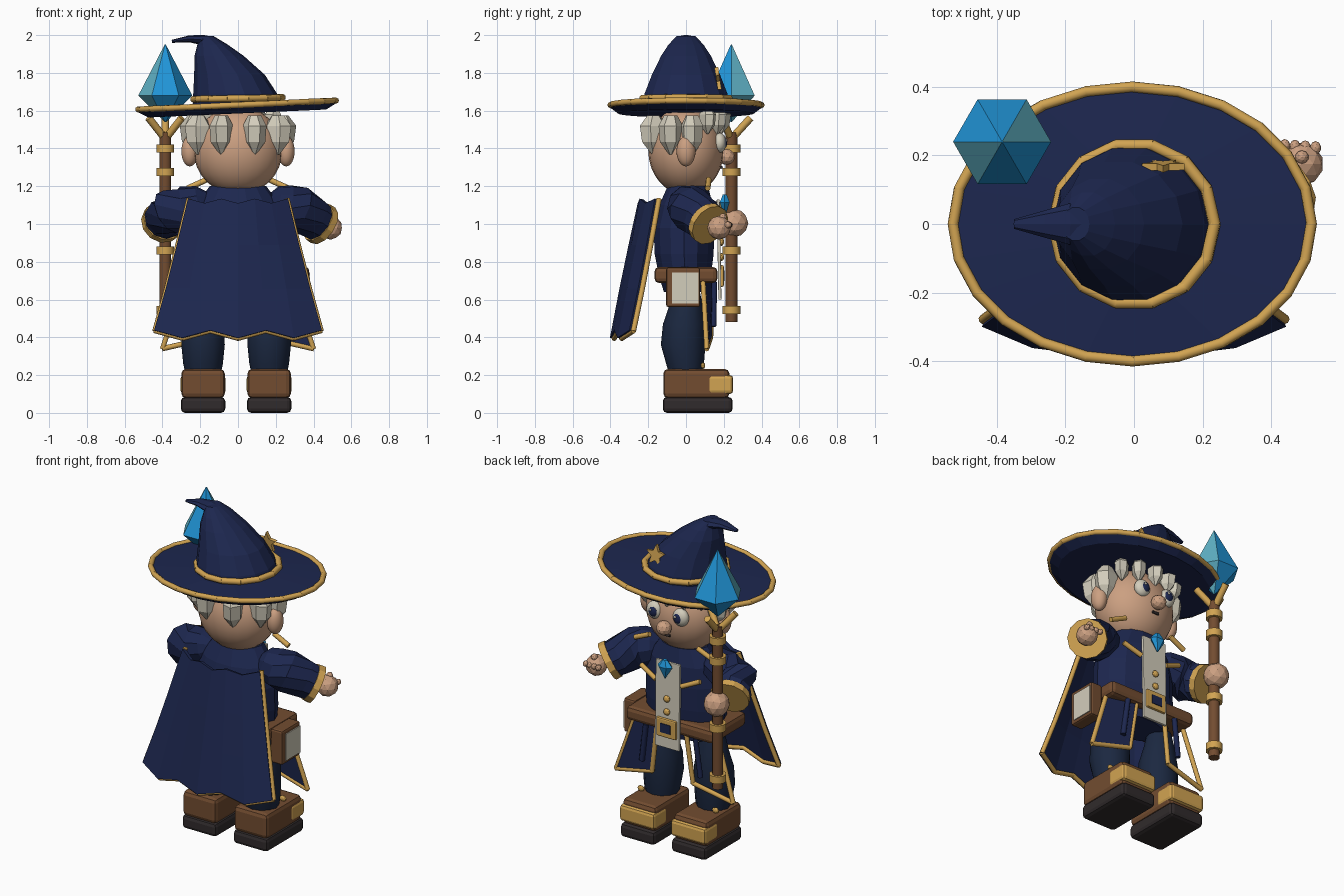
import bpy, bmesh, math
from math import sin, cos, pi, radians
from mathutils import Vector, Matrix

cube = bpy.data.objects.get("Cube")
if cube:
    bpy.data.objects.remove(cube, do_unlink=True)


def colour(name, r, g, b):
    m = bpy.data.materials.new(name)
    m.use_nodes = True
    m.diffuse_color = (r, g, b, 1)
    bsdf = next(n for n in m.node_tree.nodes if n.type == 'BSDF_PRINCIPLED')
    bsdf.inputs["Base Color"].default_value = (r, g, b, 1)
    bsdf.inputs["Roughness"].default_value = 0.8
    return m


NAVY = colour("navy cloth", .012, .02, .078)
PANTS = colour("dark trousers", .011, .021, .052)
GOLD = colour("gold trim", .64, .37, .085)
SKIN = colour("skin", .6, .35, .22)
BROWN = colour("brown leather", .17, .073, .03)
SOLE = colour("dark sole", .03, .024, .025)
WHITE = colour("pale grey", .65, .61, .5)
BLUE = colour("crystal blue", .015, .3, .68)
CYAN = colour("crystal cyan", .12, .46, .58)


def finish(bm, name, mat, smooth=False):
    bmesh.ops.recalc_face_normals(bm, faces=bm.faces)
    me = bpy.data.meshes.new(name)
    bm.to_mesh(me)
    bm.free()
    me.materials.append(mat)
    for p in me.polygons:
        p.use_smooth = smooth and len(p.vertices) < 5
    ob = bpy.data.objects.new(name, me)
    bpy.context.collection.objects.link(ob)
    return ob


def along(d):
    return Vector((0, 0, 1)).rotation_difference(Vector(d)).to_matrix().to_4x4()


def rods(name, mat, r, segs, n=8):
    """Straight cylinders, each from a to b, in one object."""
    bm = bmesh.new()
    for a, b in segs:
        a, b = Vector(a), Vector(b)
        m = Matrix.Translation((a + b) / 2) @ along(b - a)
        bmesh.ops.create_cone(bm, cap_ends=True, segments=n, radius1=r, radius2=r,
                              depth=(b - a).length + r * .3, matrix=m)
    return finish(bm, name, mat, True)


def chain(pts, closed=False):
    return list(zip(pts, pts[1:] + pts[:1])) if closed else list(zip(pts, pts[1:]))


def loft(name, mat, rings, n=12, turn=True, smooth=False):
    """Skin through elliptical rings (centre, rx, ry)."""
    bm = bmesh.new()
    loops = []
    for i, (c, rx, ry) in enumerate(rings):
        d = Vector(rings[min(i + 1, len(rings) - 1)][0]) - Vector(rings[max(i - 1, 0)][0])
        m = Matrix.Translation(c) @ (along(d) if turn else Matrix())
        loops.append([bm.verts.new(m @ Vector((rx * cos(2 * pi * k / n), ry * sin(2 * pi * k / n), 0)))
                      for k in range(n)])
    for a, b in zip(loops, loops[1:]):
        for k in range(n):
            bm.faces.new((a[k], a[(k + 1) % n], b[(k + 1) % n], b[k]))
    bm.faces.new(loops[0])
    bm.faces.new(loops[-1])
    return finish(bm, name, mat, smooth)


def blobs(name, mat, items, smooth=False):
    """Ellipsoids (centre, radii): round if smooth, faceted otherwise."""
    bm = bmesh.new()
    for c, r in items:
        m = Matrix.Translation(c) @ Matrix.Diagonal((*r, 1))
        if smooth:
            bmesh.ops.create_uvsphere(bm, u_segments=24, v_segments=16, radius=1, matrix=m)
        else:
            bmesh.ops.create_icosphere(bm, subdivisions=2, radius=1, matrix=m)
    return finish(bm, name, mat, smooth)


def box(name, mat, c, size, bevel=0, tilt=0):
    bm = bmesh.new()
    bmesh.ops.create_cube(bm, size=1, matrix=Matrix.Translation(c) @ Matrix.Rotation(tilt, 4, 'X')
                          @ Matrix.Diagonal((*size, 1)))
    ob = finish(bm, name, mat)
    if bevel:
        mod = ob.modifiers.new("bevel", 'BEVEL')
        mod.width, mod.segments = bevel, 2


def thicken(ob, thick):
    mod = ob.modifiers.new("thickness", 'SOLIDIFY')
    mod.thickness, mod.offset = thick, 0


def plate(name, mat, pts, thick):
    bm = bmesh.new()
    bm.faces.new([bm.verts.new(p) for p in pts])
    thicken(finish(bm, name, mat), thick)


def ellipse(c, rx, ry, n, slope=0):
    return [(c[0] + rx * cos(2 * pi * k / n), c[1] + ry * sin(2 * pi * k / n),
             c[2] + slope * rx * cos(2 * pi * k / n)) for k in range(n)]


# Hat: tilted brim, cone with folded tip, beaded trims, star
SLOPE = .045
brim = loft("hat_brim", NAVY, [((0, 0, -.035), .47, .36), ((0, 0, -.005), .525, .4),
                               ((0, 0, .012), .525, .4), ((0, 0, .025), .25, .25)], 24)
brim.location = (-.005, 0, 1.62)
brim.rotation_euler.y = -SLOPE
rods("brim_trim", GOLD, .016, chain(ellipse((-.005, 0, 1.63), .523, .4, 24, SLOPE), True))
loft("hat_cone", NAVY, [((-.005, 0, 1.63), .235, .235), ((-.015, 0, 1.69), .222, .225),
                        ((-.045, 0, 1.79), .187, .185), ((-.1, 0, 1.89), .13, .135),
                        ((-.135, 0, 1.95), .08, .095), ((-.17, 0, 1.995), .04, .05)], 14, False)
loft("hat_tip", NAVY, [((-.13, 0, 1.96), .03, .05), ((-.19, 0, 1.975), .027, .06),
                       ((-.26, 0, 1.98), .018, .04), ((-.35, 0, 1.967), .008, .014)], 8)
rods("hat_band", GOLD, .018, chain(ellipse((0, 0, 1.665), .235, .235, 14, .02), True))
star = [(.085 + r * sin(k * pi / 5), .17 - .15 * r * cos(k * pi / 5), 1.765 + r * cos(k * pi / 5))
        for k in range(10) for r in [.065 if k % 2 == 0 else .03]]
plate("hat_star", GOLD, star, .02)

# Head
blobs("head", SKIN, [((0, 0, 1.39), (.235, .2, .235))], True)
blobs("ears", SKIN, [((s * .255, 0, 1.385), (.045, .05, .08)) for s in (-1, 1)], True)
blobs("nose", SKIN, [((0, .215, 1.355), (.045, .045, .043))])
blobs("eyeballs", WHITE, [((s * .09, .178, 1.43), (.05, .035, .053)) for s in (-1, 1)], True)
blobs("pupils", NAVY, [((s * .085, .202, 1.43), (.028, .016, .031)) for s in (-1, 1)], True)
blobs("eye_glints", WHITE, [((s * .085 + .01, .216, 1.442), (.008, .005, .008)) for s in (-1, 1)], True)
rods("mouth", SOLE, .008, [((-.02, .187, 1.3), (.02, .187, 1.3))])

# Hair: chunky faceted tufts round the back, a short fringe over the brow
tufts = [(270 + s * a, 1, 1.475) for a in (22, 64, 100) for s in (-1, 1)]
tufts += [(38 + i * 26, .68, 1.55) for i in range(5)]
for i, (ang, size, z) in enumerate(tufts):
    a = radians(ang)
    ob = loft("hair_tuft_%d" % i, WHITE, [((0, 0, .1), .035, .035), ((0, 0, .045), .078, .06),
                                          ((0, 0, -.04), .066, .055), ((0, 0, -.108), .008, .008)], 6)
    ob.location = (.235 * cos(a), .185 * sin(a), z)
    ob.rotation_euler.z = a + pi / 2
    ob.scale = (size,) * 3

# Robe body, belt, tabard
loft("torso", NAVY, [((0, 0, .64), .2, .12), ((0, -.005, .72), .25, .14), ((0, -.01, .84), .26, .16),
                     ((0, -.01, .98), .255, .165), ((0, 0, 1.1), .225, .145), ((0, .01, 1.2), .15, .11)], 14, False)
box("belt", BROWN, (0, 0, .73), (.6, .335, .085), .025)
box("tabard", WHITE, (0, .175, .865), (.165, .016, .53), .003, radians(1))
box("buckle", GOLD, (0, .188, .725), (.135, .024, .115), .008)
box("buckle_inset", NAVY, (0, .2, .725), (.07, .008, .055))
blobs("buttons", GOLD, [((0, .188, z), (.021, .014, .021)) for z in (.825, .905)])
loft("chest_gem", BLUE, [((0, .205, 1.04), .003, .003), ((0, .205, 1.115), .05, .03),
                         ((0, .205, 1.155), .015, .012)], 6)
rods("lapel_trim", GOLD, .015, [((s * .09, .17, 1.0), (s * .2, .15, 1.05)) for s in (-1, 1)]
     + [((s * .165, .12, 1.235), (s * .265, .115, 1.19)) for s in (-1, 1)])
box("belt_book", BROWN, (.335, -.015, .665), (.08, .18, .21), .012)
box("book_page", WHITE, (.376, -.003, .662), (.009, .14, .165))

# Skirt flaps, legs and boots
for side, s in (("left", 1), ("right", -1)):
    flap = [(s * .1, .14, .7), (s * .28, .09, .7), (s * .4, .11, .34), (s * .14, .13, .4)]
    if s > 0:
        plate(side + "_skirt_flap", NAVY, flap, .015)
    rods(side + "_flap_trim", GOLD, .014, chain(flap[1:] + flap[:1]))
    rods(side + "_ribbon", NAVY, .016, [((s * .17, .15, .69), (s * .2, .145, .46))])
    x = s * .175 - .01
    loft(side + "_leg", PANTS, [((x, 0, .19), .09, .085), ((x, -.005, .26), .105, .1),
                                ((x, -.015, .36), .115, .118), ((x, -.01, .47), .112, .112),
                                ((x, 0, .57), .09, .088), ((x, 0, .66), .07, .07)], 12, False, True)
    box(side + "_boot", BROWN, (x, .055, .155), (.23, .35, .155), .025)
    box(side + "_sole", SOLE, (x, .062, .042), (.235, .37, .084), .022)
    box(side + "_toe_cap", GOLD, (x, .183, .15), (.238, .134, .1), .018)
    blobs(side + "_boot_stud", GOLD, [((x + s * .08, .09, .25), (.022, .012, .018))])

# Cape: curved folds with a waved hem
cols = [i / 3 - 1 for i in range(7)]
bm = bmesh.new()
rows = []
for v in (0, .33, .66, 1):
    wave = .02 if v == 1 else .012 if v == 0 else 0
    rows.append([bm.verts.new((u * (.26 + .18 * v), -.245 - .135 * v + .09 * u * u - (.012 if i % 2 else 0) * v,
                               1.12 - .705 * v + (-wave if i % 2 else wave)))
                 for i, u in enumerate(cols)])
for a, b in zip(rows, rows[1:]):
    for i in range(6):
        bm.faces.new((a[i], a[i + 1], b[i + 1], b[i]))
edge = [r[0].co.copy() for r in rows] + [v.co.copy() for v in rows[-1][1:]] + [r[-1].co.copy() for r in rows[-2::-1]]
thicken(finish(bm, "cape", NAVY), .022)
rods("cape_trim", GOLD, .014, chain([p + Vector((0, .012, 0)) for p in edge]))

# Arms: bent faceted sleeves, gold cuffs, hands
arms = (("left", (.2, 0, 1.11), (.32, .025, 1.08), (.44, .12, 1.0), (.49, .175, .98), .063),
        ("right", (-.2, 0, 1.11), (-.36, .02, 1.065), (-.4, .14, 1.01), (-.388, .255, 1.005), .075))
for side, a, elbow, b, hand, r in arms:
    a, elbow, b = Vector(a), Vector(elbow), Vector(b)
    d = (b - elbow).normalized()
    loft(side + "_sleeve", NAVY, [((a * 1.0).lerp(elbow, -.3), .05, .05), (a, .095, .095),
                                  (a.lerp(elbow, .5), .115, .115), (elbow, .122, .122),
                                  (elbow.lerp(b, .6), .112, .112), (b, .104, .104)], 10)
    loft(side + "_cuff", GOLD, [(b - d * .025, .112, .112), (b + d * .014, .114, .114)], 12)
    blobs(side + "_hand", SKIN, [(hand, (r, r, r))])
blobs("left_fingers", SKIN, [((.44 + i * .03, .228 - .002 * i, .995), (.016, .02, .018)) for i in range(4)]
      + [((.49, .195, 1.035), (.02, .02, .022))])

# Staff with rings, three-pronged head and two-tone crystal
sx, sy = -.385, .24
rods("staff", BROWN, .032, [((sx, sy, .485), (sx, sy, 1.48))], 10)
rods("staff_rings", GOLD, .048, [((sx, sy, z - .015), (sx, sy, z + .015)) for z in (.545, .86, 1.275, 1.4)], 10)
rods("staff_fork", GOLD, .02, [((sx, sy, 1.45), (sx + .1 * cos(t), sy + .1 * sin(t), 1.56))
                               for t in (pi / 2, pi * 7 / 6, pi * 11 / 6)])
crystal = loft("crystal", BLUE, [((sx, sy, 1.54), .004, .004), ((sx, sy, 1.68), .143, .143),
                                 ((sx, sy, 1.95), .003, .003)], 6, False)
crystal.data.materials.append(CYAN)
for p in crystal.data.polygons:
    sector = int(math.atan2(p.center.y - sy, p.center.x - sx) % (2 * pi) / (pi / 3))
    p.material_index = 1 if sector % 3 == 0 and len(p.vertices) == 4 else 0
